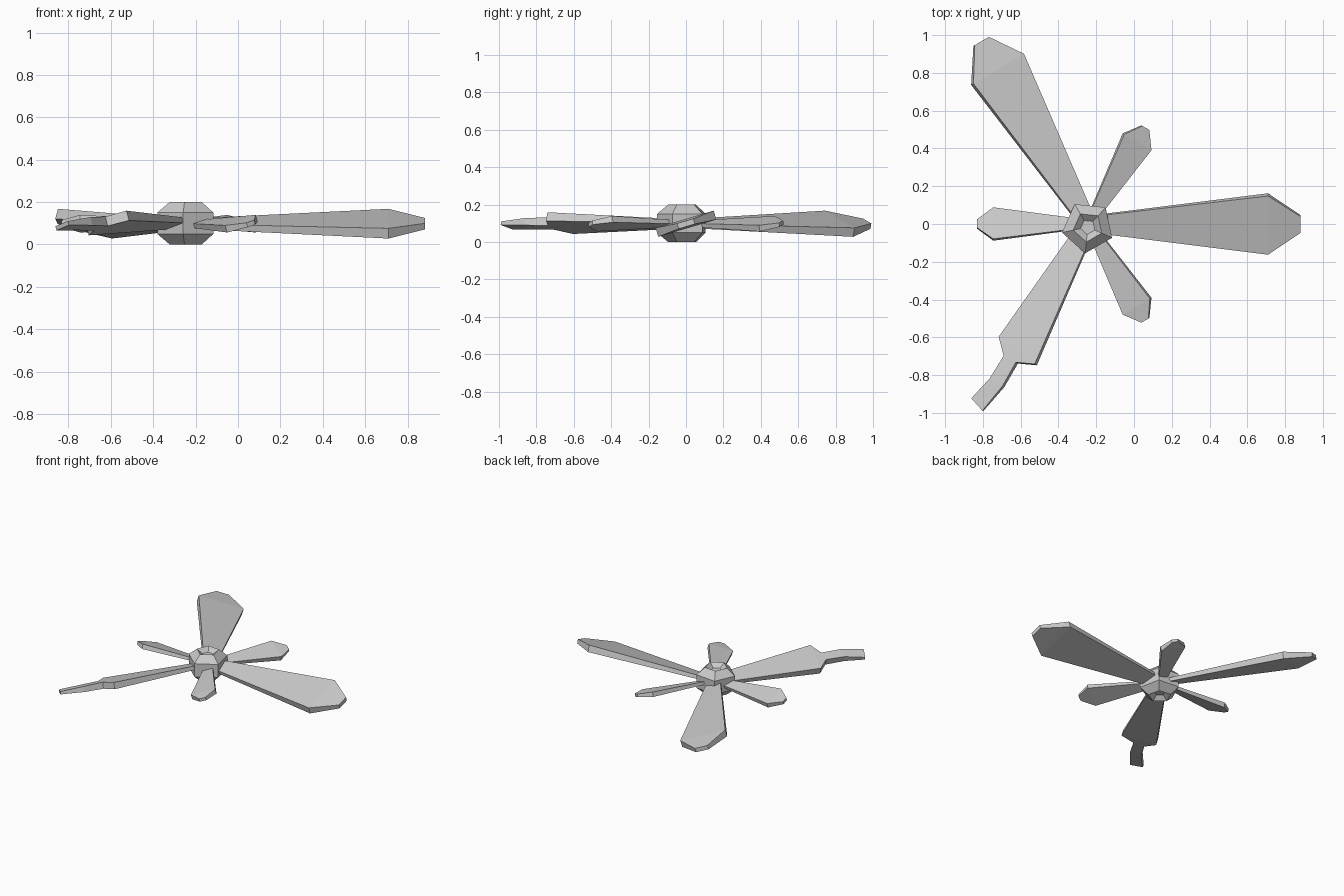
import bpy
from math import cos, sin, tan, radians, pi
from mathutils import Matrix, Vector

if "Cube" in bpy.data.objects:
    bpy.data.objects.remove(bpy.data.objects["Cube"])

CENTRE = Vector((-0.24, 0.0, 0.098))
PITCH = radians(16.5)


def add_mesh(name, verts, faces):
    mesh = bpy.data.meshes.new(name)
    mesh.from_pydata(verts, [], faces)
    mesh.update()
    obj = bpy.data.objects.new(name, mesh)
    bpy.context.collection.objects.link(obj)
    return obj


def loft(name, rings):
    """Skin a row of equal rings and cap both ends."""
    n = len(rings[0])
    verts = [p for ring in rings for p in ring]
    faces = [tuple(reversed(range(n))), tuple(range(len(verts) - n, len(verts)))]
    for i in range(len(rings) - 1):
        for j in range(n):
            a, b = i * n + j, i * n + (j + 1) % n
            faces.append((a, b, b + n, a + n))
    return add_mesh(name, verts, faces)


def blade(name, angle, sections):
    """Sections: (r low, low side, r high, high side, thickness)."""
    rings = []
    for r0, lo, r1, hi, t in sections:
        h = t / 2
        rings.append([(r0, lo, -h), (r1, hi, -h), (r1, hi, h), (r0, lo, h)])
    obj = loft(name, rings)
    spin = Matrix.Rotation(radians(angle), 4, 'Z') @ Matrix.Rotation(PITCH, 4, 'X')
    obj.data.transform(Matrix.Translation(CENTRE) @ spin)
    return obj


# Five-sided hub with a dished top and bottom
profile = [(0.04, 0.03), (0.08, 0.0), (0.14, 0.05), (0.14, 0.15), (0.08, 0.2), (0.04, 0.17)]
loft("hub", [[(-0.244 + r * cos(radians(-24 + 72 * k)),
               -0.016 + r * sin(radians(-24 + 72 * k)), z) for k in range(5)]
             for r, z in profile])

# Two whole long blades
long_blade = [(0.06, -0.05, 0.06, 0.05, 0.025),
              (0.95, -0.162, 0.95, 0.162, 0.05),
              (1.122, -0.045, 1.122, 0.045, 0.03)]
blade("long_blade_right", 0, long_blade)
blade("long_blade_back", 120.5, long_blade)

# Broken long blade with a thin bent remnant at its end
broken = [(0.06, -0.05, 0.06, 0.05, 0.025),
          (0.755, -0.112, 0.785, 0.135, 0.048),
          (0.829, -0.036, 0.827, 0.04, 0.046),
          (0.97, -0.041, 0.97, 0.041, 0.04),
          (1.11, -0.077, 1.137, 0.01, 0.02)]
blade("broken_blade", 240, broken)

# Three short blades between the long ones
short_blade = [(0.06, -0.028, 0.06, 0.028, 0.02),
               (0.505, -0.087, 0.505, 0.087, 0.035),
               (0.592, -0.022, 0.592, 0.022, 0.022)]
for i, angle in enumerate((59.5, 180, 300.5)):
    blade(f"short_blade_{i + 1}", angle, short_blade)
